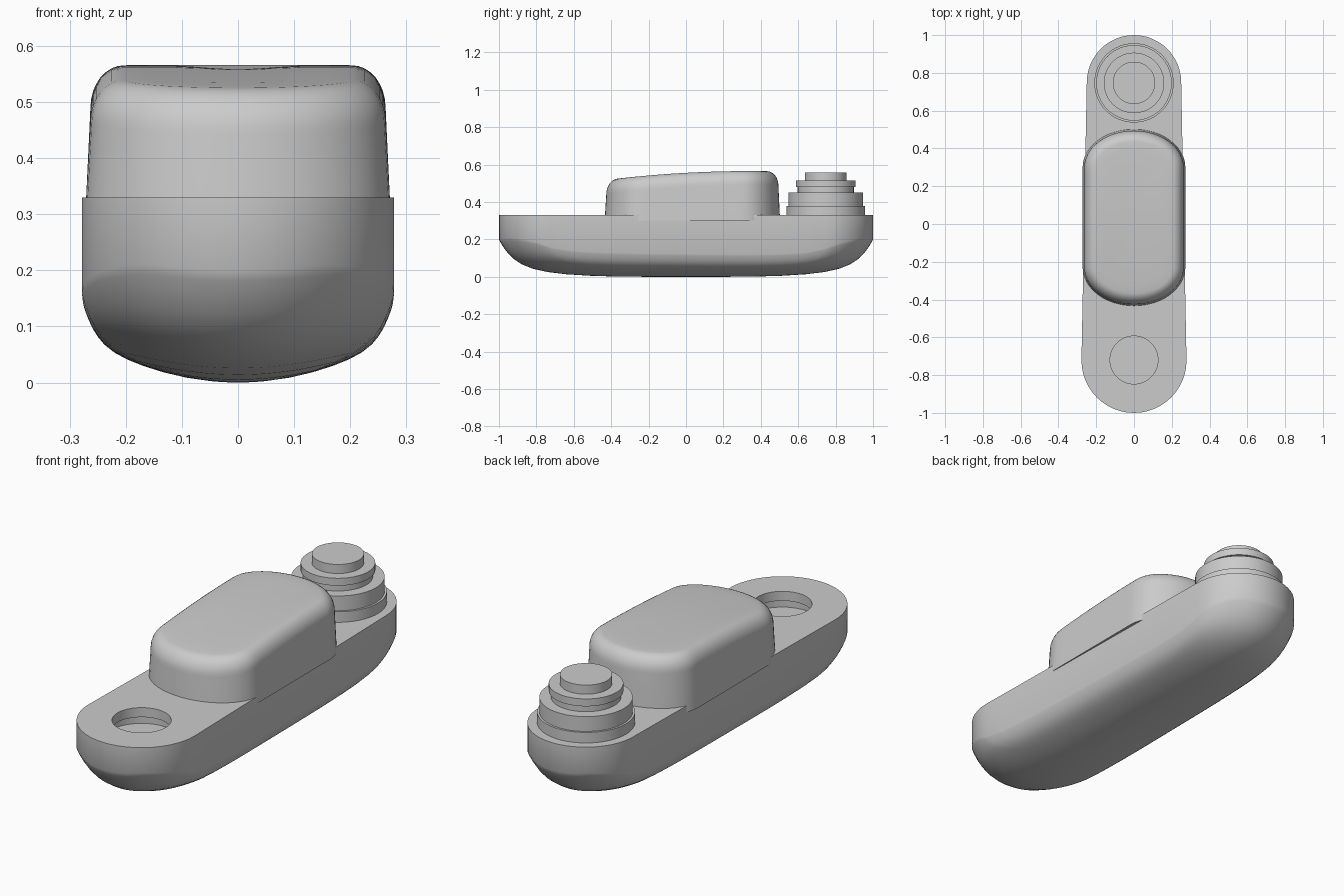
import bpy, bmesh, math

cube = bpy.data.objects.get("Cube")
if cube:
    bpy.data.objects.remove(cube)

grey = bpy.data.materials.new("plain grey")
grey.use_nodes = True
grey.diffuse_color = (0.6, 0.6, 0.6, 1)
grey.node_tree.nodes["Principled BSDF"].inputs["Base Color"].default_value = (0.6, 0.6, 0.6, 1)


def outline(front, back, arc=24, side=14):
    """Closed loop of two half ellipses (centre y, half width, depth) and straight sides."""
    pts = []
    for (cy, w, d), start in ((back, 0), (front, math.pi)):
        for i in range(arc + 1):
            a = start + math.pi * i / arc
            pts.append((w * math.cos(a), cy + d * math.sin(a)))
        other = front if start == 0 else back
        sx = -1 if start == 0 else 1
        for i in range(1, side):
            t = i / side
            pts.append((sx * (w + (other[1] - w) * t), cy + (other[0] - cy) * t))
    return pts


def loft(name, rings, centre, angle):
    """Skin rings of equal length, cap the first flat and close the last at a point."""
    bm = bmesh.new()
    loops = [[bm.verts.new(p) for p in ring] for ring in rings]
    n = len(loops[0])
    bm.faces.new(loops[0])
    for a, b in zip(loops, loops[1:]):
        for i in range(n):
            j = (i + 1) % n
            bm.faces.new((a[i], a[j], b[j], b[i]))
    tip = bm.verts.new(centre)
    for i in range(n):
        bm.faces.new((loops[-1][i], loops[-1][(i + 1) % n], tip))
    return finish(name, bm, angle)


def finish(name, bm, angle):
    bmesh.ops.recalc_face_normals(bm, faces=bm.faces)
    mesh = bpy.data.meshes.new(name)
    bm.to_mesh(mesh)
    bm.free()
    mesh.materials.append(grey)
    ob = bpy.data.objects.new(name, mesh)
    bpy.context.collection.objects.link(ob)
    smooth(ob, angle)
    return ob


def smooth(ob, angle):
    bpy.ops.object.select_all(action='DESELECT')
    ob.select_set(True)
    bpy.context.view_layer.objects.active = ob
    bpy.ops.object.shade_smooth_by_angle(angle=math.radians(angle))


def turned(name, profile, y, segments=64):
    """Round part from (radius, z) steps, closed at both ends."""
    bm = bmesh.new()
    loops = []
    for r, z in profile:
        loops.append([bm.verts.new((r * math.cos(2 * math.pi * i / segments),
                                    y + r * math.sin(2 * math.pi * i / segments), z))
                      for i in range(segments)])
    for a, b in zip(loops, loops[1:]):
        for i in range(segments):
            j = (i + 1) % segments
            bm.faces.new((a[i], a[j], b[j], b[i]))
    bm.faces.new(loops[0])
    bm.faces.new(loops[-1])
    return finish(name, bm, 30)


# Body: flat deck, upright walls and a belly that curves up to the rim
DECK = 0.33
plan = outline((-0.722, 0.278, 0.278), (0.75, 0.25, 0.25))


def belly(x, y, s):
    end = min(1, max(0, (abs(y / s) - 0.7) / 0.25))
    return 0.08 * ((x / 0.278) ** 2 + y ** 4) + s ** 14 * (0.05 + 0.07 * end)


body_rings = [[(x, y, DECK) for x, y in plan]]
for s in (1, 0.99, 0.975, 0.95, 0.92, 0.88, 0.82, 0.74, 0.64, 0.5, 0.35, 0.18):
    body_rings.append([(x * s, y * s, belly(x * s, y * s, s)) for x, y in plan])
body = loft("body", body_rings, (0, 0, 0), 40)

# Round pocket in the deck, wider below its lip
cutter = turned("pocket_cutter", [(0.16, 0.24), (0.16, 0.285), (0.127, 0.285), (0.127, 0.4)], -0.72)
cutter.hide_render = True
cut = body.modifiers.new("pocket", 'BOOLEAN')
cut.object = cutter
cut.operation = 'DIFFERENCE'
cut.solver = 'EXACT'
bpy.context.view_layer.objects.active = body
bpy.ops.object.modifier_apply(modifier=cut.name)
bpy.data.objects.remove(cutter)
smooth(body, 40)


# Cabin: slightly leaning walls, rounded shoulder, roof rising to the back
def roof(y):
    return 0.556 + 0.055 * y - 0.08 * y * y


def cabin_ring(inset, drop=None):
    pts = outline((-0.23, 0.272 - inset, 0.205 - inset), (0.3, 0.272 - inset, 0.203 - inset))
    return [(x, y, 0.3 if drop is None else roof(y) - drop) for x, y in pts]


cabin_rings = [cabin_ring(0), cabin_ring(0.009, 0.075)]
for i in range(1, 9):
    a = math.pi / 2 * i / 8
    cabin_rings.append(cabin_ring(0.009 + 0.06 * (1 - math.cos(a)), 0.075 * (1 - math.sin(a))))
cabin_rings += [cabin_ring(0.11, 0), cabin_ring(0.16, 0)]
loft("cabin", cabin_rings, (0, 0.03, roof(0.03)), 50)

# Stepped knob on the back of the deck
steps = [(0.21, 0.325, 0.38), (0.2, 0.38, 0.45), (0.15, 0.45, 0.48),
         (0.16, 0.48, 0.515), (0.112, 0.515, 0.558)]
turned("stepped_knob", [(r, z) for r, low, high in steps for z in (low, high)], 0.747)
